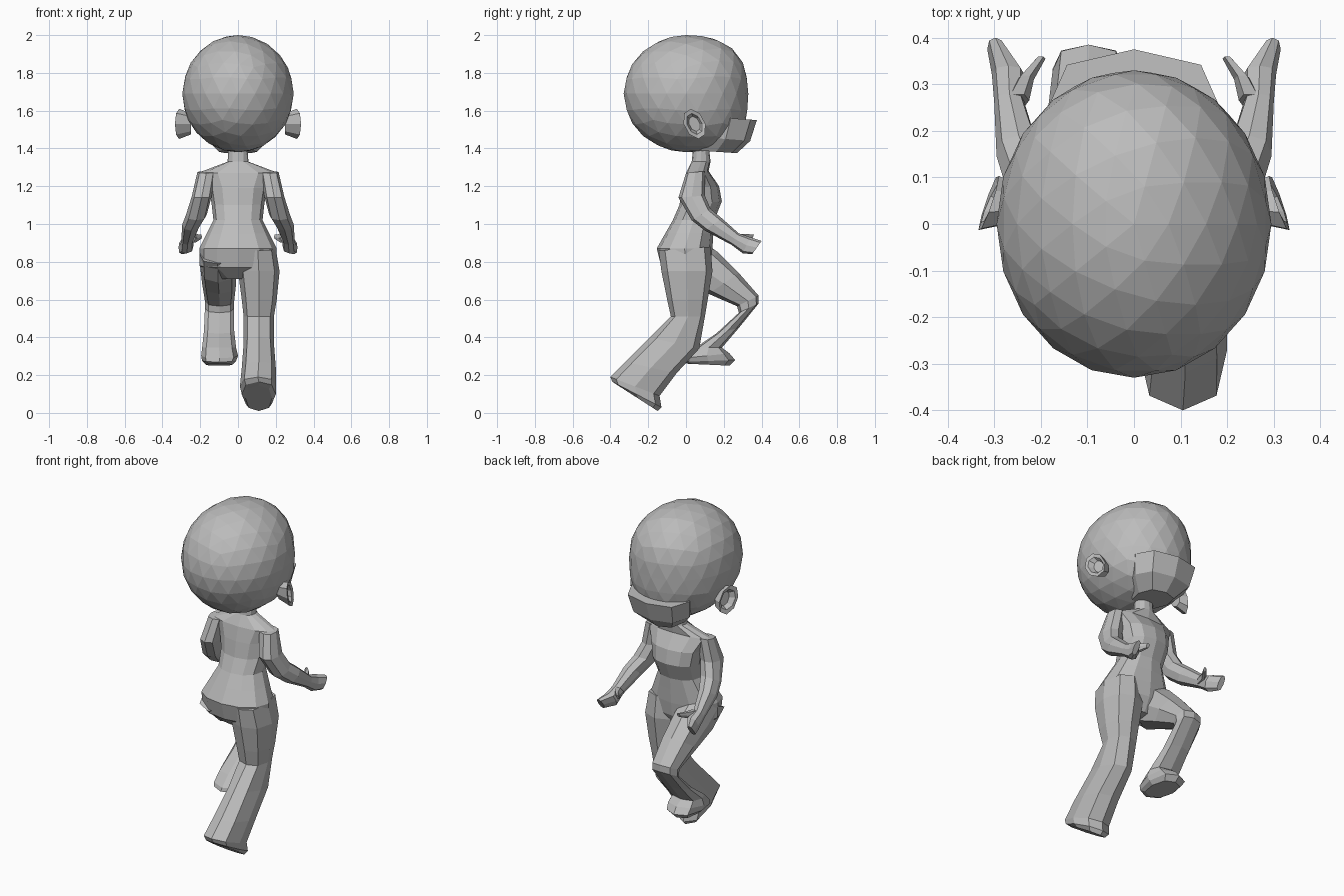
import bpy
import bmesh
from math import sin, cos, pi, hypot

if "Cube" in bpy.data.objects:
    bpy.data.objects.remove(bpy.data.objects["Cube"])

grey = bpy.data.materials.new("plain grey")
grey.use_nodes = True
colour = (0.5, 0.5, 0.5, 1)
grey.diffuse_color = colour
grey.node_tree.nodes["Principled BSDF"].inputs["Base Color"].default_value = colour


def finish(bm, name):
    """Turn a bmesh into a flat shaded, named object."""
    bmesh.ops.recalc_face_normals(bm, faces=bm.faces)
    mesh = bpy.data.meshes.new(name)
    bm.to_mesh(mesh)
    bm.free()
    mesh.materials.append(grey)
    obj = bpy.data.objects.new(name, mesh)
    bpy.context.collection.objects.link(obj)
    return obj


def bridge(bm, loops, closed=True):
    """Skin a list of vertex loops and cap the ends."""
    for low, high in zip(loops, loops[1:]):
        n = len(low)
        for i in range(n):
            j = (i + 1) % n
            bm.faces.new((low[i], low[j], high[j], high[i]))
    bm.faces.new(loops[0])
    if closed:
        bm.faces.new(loops[-1])


def signed_power(v, p):
    return abs(v) ** p * (1 if v > 0 else -1)


def loft(name, rings, side=1, n=8, square=0.8):
    """Each ring: x from, x to, then its rear and front points as y, z."""
    bm = bmesh.new()
    loops = []
    for x0, x1, yb, zb, yf, zf in rings:
        loop = []
        for i in range(n):
            a = 2 * pi * i / n
            u = signed_power(cos(a), square) / 2
            v = signed_power(sin(a), square) / 2 + 0.5
            x = (x0 + x1) / 2 + (x1 - x0) * u
            loop.append(bm.verts.new((side * x, yb + (yf - yb) * v, zb + (zf - zb) * v)))
        loops.append(loop)
    bridge(bm, loops)
    return finish(bm, name)


# Head: round skull, squarer towards the face
bm = bmesh.new()
bmesh.ops.create_icosphere(bm, subdivisions=3, radius=1)
for v in bm.verts:
    x, y, z = v.co
    if y > 0:
        k = 2.5 if z > 0 else 3
        s = hypot(y, z) / (y ** k + abs(z) ** k) ** (1 / k)
        y, z = y * s, z * s
    v.co = (0.295 * x, 0.33 * y, 1.69 + 0.31 * z)
finish(bm, "head")

# Protruding lower face with a ledge on top
loft("muzzle", [
    (-.19, .19, .10, 1.57, .375, 1.55),
    (-.17, .17, .08, 1.46, .34, 1.44),
    (-.10, .10, .05, 1.39, .27, 1.375),
])


def ear(name, side):
    """Cupped ear: root, flared rim, recessed hollow."""
    bm = bmesh.new()
    loops = []
    for x, lean, size in ((.25, 0, .7), (.312, .022, 1), (.308, .02, .7), (.285, .01, .5)):
        loop = []
        for i in range(8):
            c, s = cos(i * pi / 4), sin(i * pi / 4)
            y = .045 + size * (.058 * c - .02 * s)
            loop.append(bm.verts.new((side * (x - lean * c), y, 1.53 + size * .08 * s)))
        loops.append(loop)
    bridge(bm, loops)
    finish(bm, name)


# Neck, chest, waist and hips
loft("torso", [
    (-.05, .05, .04, 1.42, .12, 1.42),
    (-.055, .055, .03, 1.33, .13, 1.33),
    (-.20, .20, .00, 1.27, .12, 1.28),
    (-.155, .155, -.02, 1.19, .175, 1.20),
    (-.14, .14, -.035, 1.10, .19, 1.12),
    (-.13, .13, -.07, 1.02, .15, 1.02),
    (-.165, .165, -.11, .95, .145, .95),
    (-.205, .205, -.155, .87, .14, .87),
    (-.205, .205, -.13, .77, .13, .79),
    (-.10, .10, -.06, .71, .09, .71),
], n=12, square=.9)

# Arms and thumbs, mirrored
arm = [
    (.12, .215, .00, 1.27, .10, 1.28),
    (.14, .245, -.04, 1.14, .10, 1.15),
    (.165, .275, .03, 1.02, .13, 1.08),
    (.20, .295, .10, .965, .19, 1.03),
    (.235, .30, .24, .89, .28, .95),
    (.235, .305, .30, .845, .34, .93),
    (.28, .315, .35, .84, .40, .91),
]
thumb = [
    (.225, .275, .25, .90, .28, .95),
    (.215, .25, .30, .90, .32, .95),
    (.19, .21, .35, .92, .36, .945),
]
for label, side in (("left", 1), ("right", -1)):
    ear(label + "_ear", side)
    loft(label + "_arm", arm, side)
    loft(label + "_thumb", thumb, side, n=6)

# Trailing leg, pushing off behind
loft("left_leg", [
    (.01, .20, -.145, .86, .13, .88),
    (.00, .22, -.13, .75, .14, .75),
    (.02, .205, -.10, .60, .115, .60),
    (.03, .19, -.08, .51, .10, .51),
    (.03, .19, -.19, .40, .07, .34),
    (.02, .20, -.32, .27, -.05, .21),
    (.01, .20, -.40, .19, -.14, .09),
    (.02, .20, -.39, .165, -.13, .03),
    (.04, .18, -.36, .145, -.15, .01),
])

# Leading leg, raised with a bent knee
loft("right_leg", [
    (-.205, -.01, -.13, .79, .10, .90),
    (-.20, -.01, -.02, .69, .17, .85),
    (-.19, -.01, .12, .63, .28, .74),
    (-.175, -.02, .27, .565, .385, .62),
    (-.175, -.02, .28, .53, .385, .58),
    (-.18, -.02, .16, .42, .28, .45),
    (-.19, -.01, .05, .345, .19, .345),
    (-.195, .00, -.01, .29, .23, .315),
    (-.19, -.01, -.02, .27, .26, .28),
    (-.17, -.03, .01, .26, .23, .25),
])
